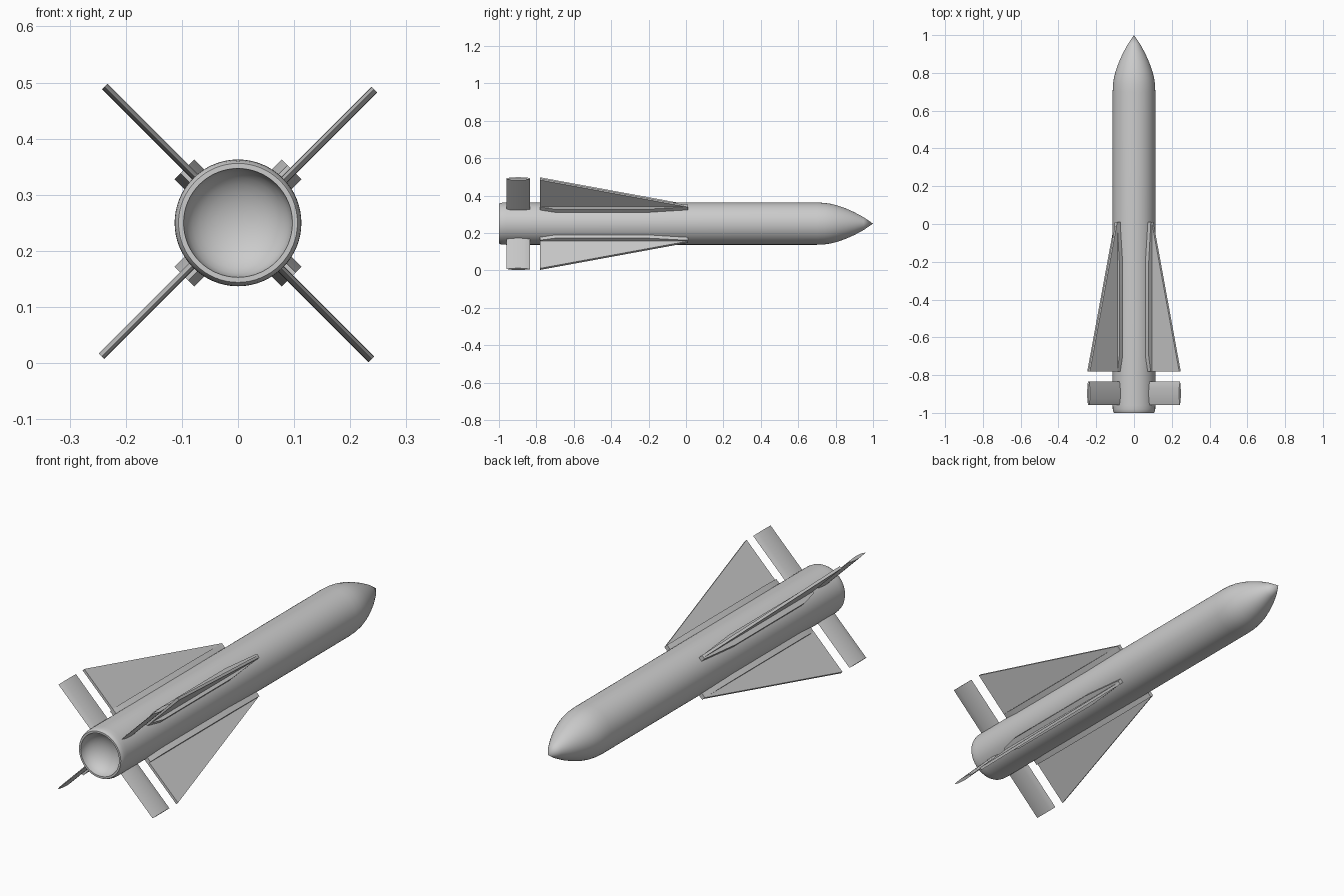
import bpy, bmesh, math
from mathutils import Matrix, Vector

cube = bpy.data.objects.get("Cube")
if cube:
    bpy.data.objects.remove(cube, do_unlink=True)

AXIS_Z = 0.25
BODY_R = 0.113
TIP_R = 0.34

grey = bpy.data.materials.new("light_grey")
grey.use_nodes = True
colour = (0.6, 0.6, 0.6, 1)
grey.diffuse_color = colour
grey.node_tree.nodes["Principled BSDF"].inputs["Base Color"].default_value = colour


def finish(bm, name, angle):
    bmesh.ops.recalc_face_normals(bm, faces=bm.faces)
    mesh = bpy.data.meshes.new(name)
    bm.to_mesh(mesh)
    bm.free()
    mesh.materials.append(grey)
    obj = bpy.data.objects.new(name, mesh)
    bpy.context.collection.objects.link(obj)
    bpy.ops.object.select_all(action='DESELECT')
    obj.select_set(True)
    bpy.context.view_layer.objects.active = obj
    bpy.ops.object.shade_smooth_by_angle(angle=math.radians(angle))
    return obj


def prism(name, outline, sweep, turn, angle=30):
    """Extrude an outline of (radial, along, tangential) points and turn it about the body axis."""
    bm = bmesh.new()
    face = bm.faces.new([bm.verts.new(p) for p in outline])
    new = bmesh.ops.extrude_face_region(bm, geom=[face])["geom"]
    bmesh.ops.translate(bm, vec=Vector(sweep), verts=[v for v in new if isinstance(v, bmesh.types.BMVert)])
    place = Matrix.Translation((0, 0, AXIS_Z)) @ Matrix.Rotation(-turn, 4, 'Y')
    bmesh.ops.transform(bm, matrix=place, verts=bm.verts)
    return finish(bm, name, angle)


# Body: bowl recess in the tail, rounded rim, straight tube and pointed nose
bowl = [(0.097 * math.sin(t), -1 + 0.07 * math.cos(t))
        for t in (math.pi / 2 * i / 8 for i in range(9))]
rim = [(0.106, -1), (0.110, -0.993), (0.1125, -0.98), (BODY_R, -0.96)]
nose = [(BODY_R, 0.70), (0.111, 0.74), (0.106, 0.775), (0.097, 0.81),
        (0.081, 0.855), (0.061, 0.90), (0.034, 0.95), (0, 1)]
bm = bmesh.new()
verts = [bm.verts.new((r, y, AXIS_Z)) for r, y in bowl + rim + nose]
edges = [bm.edges.new(pair) for pair in zip(verts, verts[1:])]
bmesh.ops.spin(bm, geom=verts + edges, cent=(0, 0, AXIS_Z), axis=(0, 1, 0),
               angle=2 * math.pi, steps=64, use_merge=True)
bmesh.ops.remove_doubles(bm, verts=bm.verts, dist=0.0001)
finish(bm, "body", 35)

# Four diagonal sets of fairing, main fin and tail fin
corners = ["upper_left", "upper_right", "lower_right", "lower_left"]
shift = -0.004
half = 0.006
for i, corner in enumerate(corners):
    turn = math.pi / 4 + i * math.pi / 2

    # Root fairing, narrowed at both ends
    side = [(0.01, 0.009), (-0.2, 0.025), (-0.7, 0.025), (-0.78, 0.01)]
    strip = [(0.09, y, t) for y, t in side] + [(0.09, y, -t) for y, t in reversed(side)]
    prism(corner + "_fairing", strip, (0.045, 0, 0), turn)

    # Swept main fin
    fin = [(0.09, 0.01), (0.135, 0.01), (TIP_R, -0.78), (0.09, -0.78)]
    prism(corner + "_fin", [(r, y, shift - half) for r, y in fin], (0, 0, 2 * half), turn)

    # Straight tail fin with a lens section
    lens = []
    for sign in (1, -1):
        for k in range(8):
            s = -1 + k / 4
            lens.append((0.1, -0.897 + 0.062 * s * sign,
                         shift + sign * (0.001 + half * (1 - s * s))))
    prism(corner + "_tail_fin", lens, (TIP_R - 0.1, 0, 0), turn, 40)
